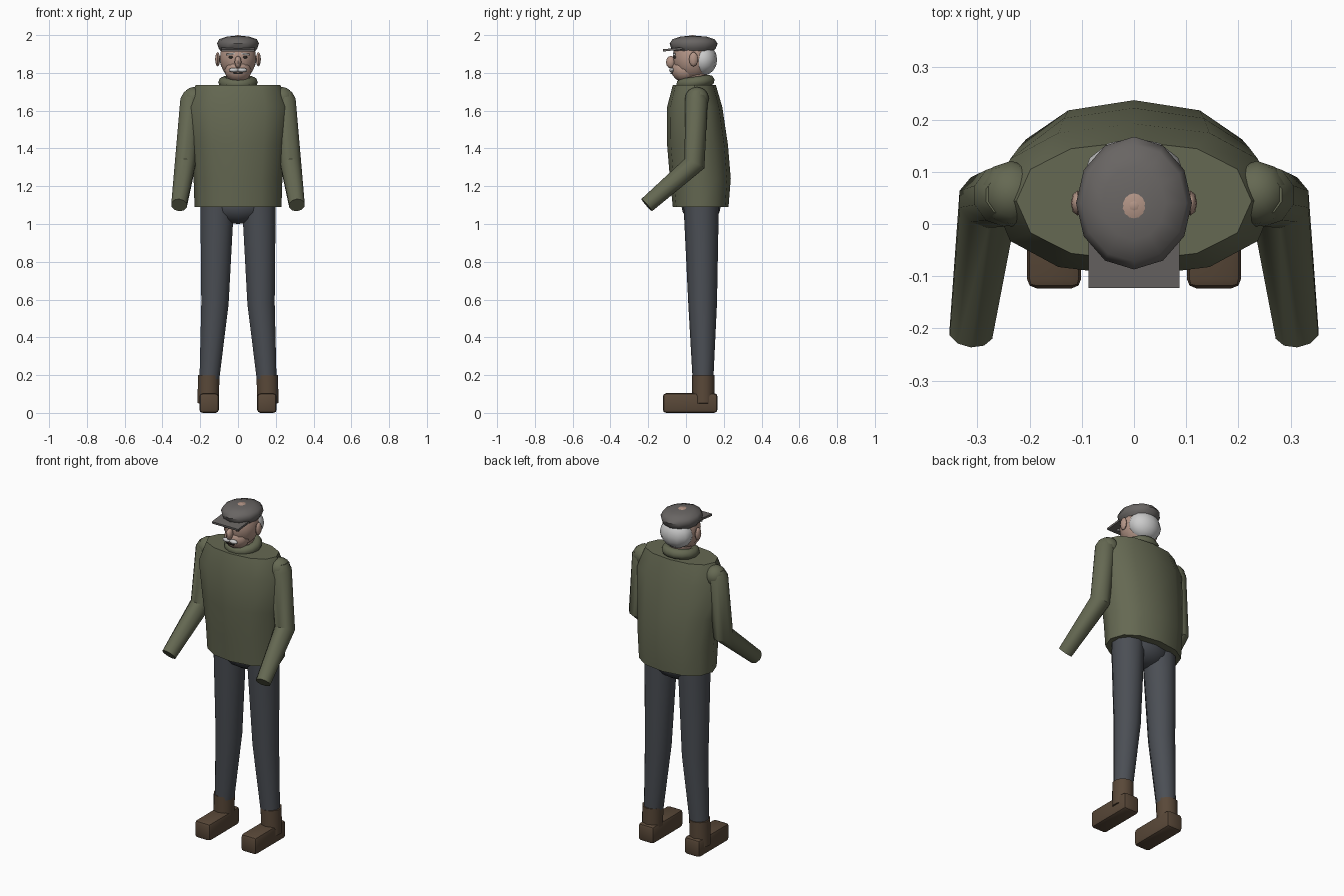
import bpy, bmesh, math
from mathutils import Vector, Matrix

if "Cube" in bpy.data.objects:
    bpy.data.objects.remove(bpy.data.objects["Cube"])


def material(name, r, g, b):
    m = bpy.data.materials.new(name)
    m.diffuse_color = (r, g, b, 1)
    m.use_nodes = True
    m.node_tree.nodes["Principled BSDF"].inputs["Base Color"].default_value = m.diffuse_color
    return m


WOOL = material("wool", .13, .14, .085)
DENIM = material("denim", .07, .077, .09)
LEATHER = material("leather", .1, .065, .04)
SKIN = material("skin", .45, .3, .24)
HAIR = material("hair", .55, .55, .53)
TWEED = material("tweed", .14, .13, .125)
DARK = material("dark", .03, .025, .02)


def finish(name, bm, mat, angle=40):
    bmesh.ops.recalc_face_normals(bm, faces=bm.faces)
    me = bpy.data.meshes.new(name)
    bm.to_mesh(me)
    bm.free()
    me.polygons.foreach_set("use_smooth", [True] * len(me.polygons))
    me.set_sharp_from_angle(angle=math.radians(angle))
    me.materials.append(mat)
    ob = bpy.data.objects.new(name, me)
    bpy.context.collection.objects.link(ob)
    return ob


def skin_rings(name, rings, mat, angle=40):
    bm = bmesh.new()
    loops = [[bm.verts.new(p) for p in ring] for ring in rings]
    n = len(loops[0])
    for a, b in zip(loops, loops[1:]):
        for i in range(n):
            j = (i + 1) % n
            bm.faces.new((a[i], a[j], b[j], b[i]))
    bm.faces.new(loops[0])
    bm.faces.new(loops[-1])
    return finish(name, bm, mat, angle)


def loft(name, sections, mat, n=12, power=1.0, x=0, angle=40):
    """sections: z, half width, front y, back y"""
    def bend(v):
        return math.copysign(abs(v) ** power, v) if abs(v) > 1e-6 else 0
    rings = []
    for z, rx, y0, y1 in sections:
        ts = [2 * math.pi * i / n for i in range(n)]
        rings.append([(x + rx * bend(math.cos(t)),
                       (y0 + y1) / 2 + (y1 - y0) / 2 * bend(math.sin(t)), z) for t in ts])
    return skin_rings(name, rings, mat, angle)


def tube(name, points, mat, n=10):
    """points: x, y, z, radius"""
    ps = [Vector(p[:3]) for p in points]
    rings = []
    for i, p in enumerate(ps):
        d = Vector()
        if i:
            d += (p - ps[i - 1]).normalized()
        if i < len(ps) - 1:
            d += (ps[i + 1] - p).normalized()
        d.normalize()
        u = d.cross(Vector((1, 0, 0))).normalized()
        v = d.cross(u)
        r = points[i][3]
        rings.append([p + r * (u * math.cos(t) + v * math.sin(t))
                      for t in (2 * math.pi * k / n for k in range(n))])
    return skin_rings(name, rings, mat)


def ball(name, c, r, mat, u=12, v=8):
    bm = bmesh.new()
    bmesh.ops.create_uvsphere(bm, u_segments=u, v_segments=v, radius=1,
                              matrix=Matrix.LocRotScale(Vector(c), None, Vector(r)))
    return finish(name, bm, mat, 60)


def box(name, c, size, mat, bevel=0, tilt=0, roll=0):
    bm = bmesh.new()
    rot = Matrix.Rotation(tilt, 4, 'X') @ Matrix.Rotation(roll, 4, 'Y')
    bmesh.ops.create_cube(bm, size=1,
                          matrix=Matrix.Translation(c) @ rot @ Matrix.Diagonal((*size, 1)))
    if bevel:
        bmesh.ops.bevel(bm, geom=bm.edges[:], offset=bevel, segments=2,
                        profile=.5, affect='EDGES')
    return finish(name, bm, mat)


# Jumper body and rolled collar
loft("jumper", [(1.09, .23, -.07, .225), (1.24, .235, -.085, .237), (1.42, .25, -.1, .222),
                (1.62, .27, -.1, .192), (1.735, .225, -.07, .158)], WOOL, 12, .9)
bpy.ops.mesh.primitive_torus_add(major_segments=14, minor_segments=8, major_radius=.075,
                                 minor_radius=.03, location=(0, .05, 1.75),
                                 rotation=(math.radians(8), 0, 0))
collar = bpy.context.object
collar.name = "collar"
collar.data.materials.append(WOOL)
bpy.ops.object.shade_smooth_by_angle(angle=math.radians(60))
loft("neck", [(1.7, .06, -.01, .11), (1.82, .06, -.01, .11)], SKIN)

# Trouser seat
ball("trouser_seat", (0, .08, 1.1), (.16, .105, .1), DENIM)

# Limbs on both sides
for s, side in ((-1, "left"), (1, "right")):
    ball(side + "_shoulder", (s * .235, .058, 1.665), (.06, .063, .06), WOOL, 10, 8)
    tube(side + "_sleeve", [(s * .245, .055, 1.70, .04), (s * .248, .055, 1.66, .06),
                            (s * .279, .045, 1.32, .058), (s * .312, -.208, 1.1, .043)], WOOL)
    tube(side + "_trouser_leg", [(s * .11, .08, 1.12, .094), (s * .122, .088, .58, .076),
                                 (s * .153, .09, .16, .054)], DENIM)
    tube(side + "_boot_shaft", [(s * .155, .092, .2, .06), (s * .158, .092, .05, .059)], LEATHER)
    box(side + "_boot", (s * .153, .022, .052), (.104, .29, .104), LEATHER, .018)
    # Face features that come in pairs
    ball(side + "_ear", (s * .108, .04, 1.872), (.013, .024, .038), SKIN, 8, 6)
    ball(side + "_eye", (s * .037, -.056, 1.883), (.013, .012, .008), DARK, 8, 6)
    box(side + "_eyebrow", (s * .04, -.063, 1.9), (.042, .014, .009), HAIR, 0, 0, s * .12)
    ball(side + "_moustache", (s * .022, -.075, 1.815), (.027, .014, .012), HAIR, 8, 6)

# Head: skull, jaw, nose, mouth, hair
ball("skull", (0, .035, 1.88), (.098, .105, .12), SKIN, 14, 10)
ball("jaw", (0, -.005, 1.815), (.072, .073, .065), SKIN, 12, 8)
ball("nose", (0, -.08, 1.857), (.018, .026, .033), SKIN, 8, 6)
box("mouth", (0, -.076, 1.798), (.05, .01, .006), DARK)
ball("hair", (0, .088, 1.87), (.098, .077, .085), HAIR, 12, 8)

# Flat cap, button and peak
loft("cap", [(1.915, .092, -.065, .145), (1.93, .102, -.078, .158), (1.955, .111, -.087, .167),
             (1.978, .1, -.072, .152), (1.992, .06, -.03, .11), (1.996, .02, .015, .055)],
     TWEED, 12, 1, 0, 50)
ball("cap_button", (0, .035, 1.992), (.016, .016, .008), SKIN, 8, 6)
box("cap_peak", (0, -.065, 1.925), (.175, .115, .012), TWEED, 0, math.radians(6))
